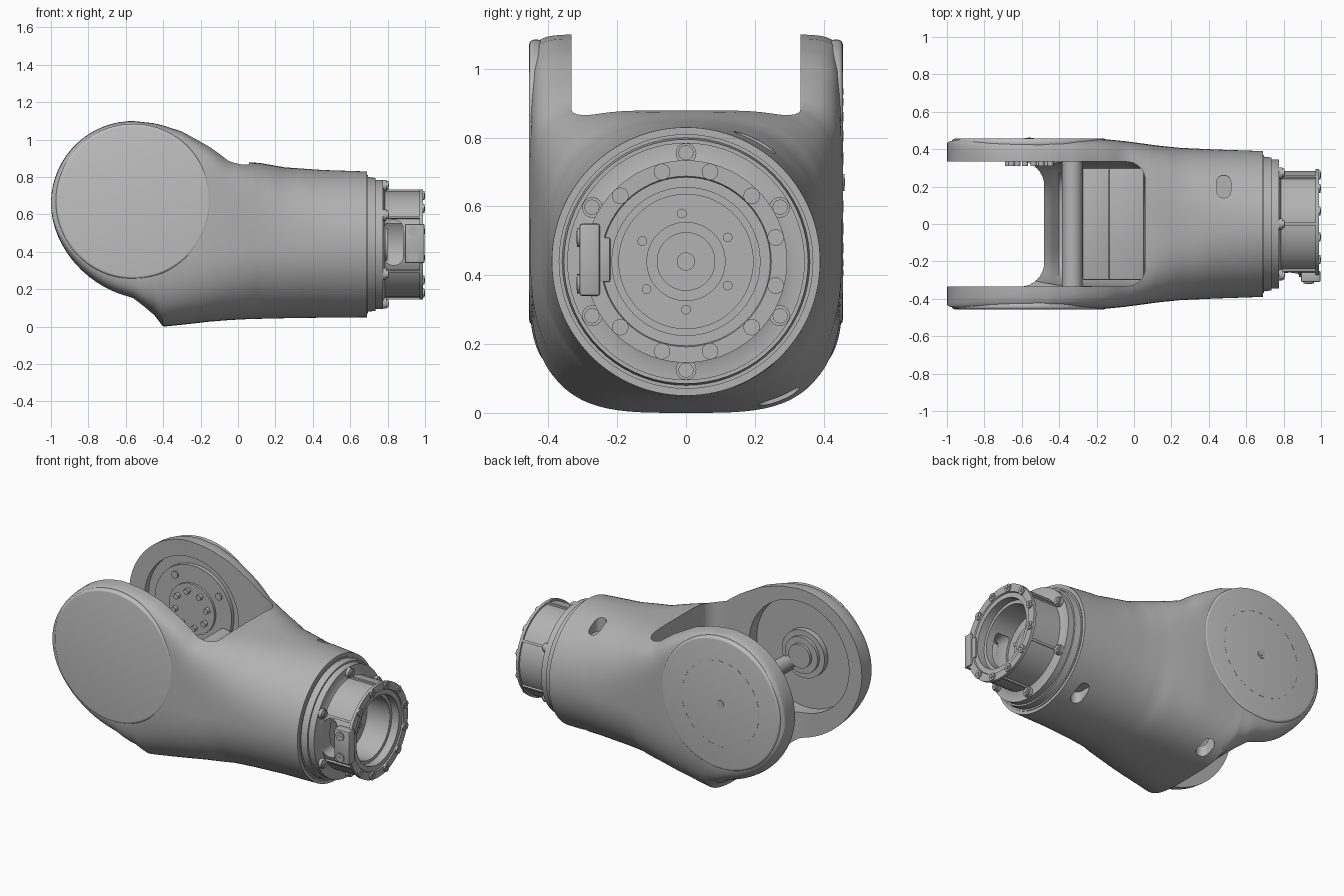
import bpy, bmesh
from math import cos, sin, pi, radians
from mathutils import Matrix, Vector

if "Cube" in bpy.data.objects:
    bpy.data.objects.remove(bpy.data.objects["Cube"])


def material(name, value):
    m = bpy.data.materials.new(name)
    m.use_nodes = True
    m.diffuse_color = (value, value, value, 1)
    m.node_tree.nodes["Principled BSDF"].inputs["Base Color"].default_value = (value, value, value, 1)
    return m


GREY = material("cast grey", 0.45)
LIGHT = material("cover grey", 0.53)
AXIS_Z = 0.44                        # barrel axis height
PIVOT = Vector((-0.56, 0, 0.67))     # fork pivot


def finish(name, bm, mat=GREY):
    bmesh.ops.recalc_face_normals(bm, faces=bm.faces)
    me = bpy.data.meshes.new(name)
    bm.to_mesh(me)
    bm.free()
    me.materials.append(mat)
    ob = bpy.data.objects.new(name, me)
    bpy.context.collection.objects.link(ob)
    return ob


def box(name, center, size, bevel=0, axis=None):
    """Box; with an axis, only the edges along that axis are rounded."""
    bm = bmesh.new()
    bmesh.ops.create_cube(bm, size=1)
    bmesh.ops.scale(bm, vec=size, verts=bm.verts)
    if bevel:
        edges = [e for e in bm.edges if axis is None or
                 abs((e.verts[0].co - e.verts[1].co)[axis]) > 1e-4]
        bmesh.ops.bevel(bm, geom=edges, offset=bevel, segments=8 if axis is not None else 2,
                        profile=0.5, affect="EDGES")
    bmesh.ops.translate(bm, vec=center, verts=bm.verts)
    return finish(name, bm)


def rod(name, center, direction, radius, length, sides=24, mat=GREY, bevel=0):
    bm = bmesh.new()
    bmesh.ops.create_cone(bm, cap_ends=True, segments=sides, radius1=radius,
                          radius2=radius, depth=length)
    if bevel:
        rims = [e for e in bm.edges if abs(e.verts[0].co.z - e.verts[1].co.z) < 1e-5]
        bmesh.ops.bevel(bm, geom=rims, offset=bevel, segments=4, profile=0.5, affect="EDGES")
    turn = Vector((0, 0, 1)).rotation_difference(Vector(direction)).to_matrix().to_4x4()
    bmesh.ops.transform(bm, matrix=Matrix.Translation(center) @ turn, verts=bm.verts)
    return finish(name, bm, mat)


def lathe(name, profile, sides=72):
    """Spin (x, radius) points about the barrel axis."""
    bm = bmesh.new()
    verts = [bm.verts.new((x, 0, r)) for x, r in profile]
    edges = [bm.edges.new(p) for p in zip(verts, verts[1:])]
    bmesh.ops.spin(bm, geom=verts + edges, axis=(1, 0, 0), cent=(0, 0, 0),
                   angle=2 * pi, steps=sides)
    bmesh.ops.remove_doubles(bm, verts=bm.verts, dist=1e-4)
    bmesh.ops.translate(bm, vec=(0, 0, AXIS_Z), verts=bm.verts)
    return finish(name, bm)


def cut(ob, cutters):
    bpy.context.view_layer.objects.active = ob
    for c in cutters:
        c.hide_render = True
        mod = ob.modifiers.new("cut", "BOOLEAN")
        mod.operation, mod.solver, mod.object = "DIFFERENCE", "EXACT", c
        bpy.ops.object.modifier_apply(modifier=mod.name)
        bpy.data.objects.remove(c)


# Housing sections: x, top, bottom, half width, top squareness, bottom squareness
KEYS = [(-.56, 1.1, .15, .455, 14, 9), (-.45, 1.088, .065, .455, 14, 5),
        (-.4, 1.076, 0, .455, 13, 3.6), (-.3, 1.045, .01, .455, 11, 3.3),
        (-.15, .965, .027, .453, 8, 2.9), (-.05, .9, .035, .443, 6, 2.6),
        (.05, .88, .04, .43, 4.5, 2.4), (.12, .875, .042, .42, 3.6, 2.2),
        (.25, .852, .045, .407, 2.7, 2.1), (.45, .838, .048, .398, 2.2, 2),
        (.69, .83, .05, .39, 2, 2)]


def sections():
    for i in range(16):              # rounded ear ends
        a = pi / 2 * (i + .25) / 16
        x, h = -.56 - .44 * cos(a), sin(a)
        yield x, .66 + .44 * h, .66 - .42 * h - .2 * (x + 1), .455 - .025 * (1 - h) ** 2, 14, 14 - 5 * h
    for a, b in zip(KEYS, KEYS[1:]):
        for k in range(3):
            yield tuple(p + (q - p) * k / 3 for p, q in zip(a, b))
    yield KEYS[-1]


def cavity_sections():
    """Inside of the shell, with rounded corners at the closed end."""
    for x, top, bottom, w, nt, nb in sections():
        if -.75 < x < -.05:
            yield x, 1.3, bottom + .05, .333, 20, 4
    for i in range(9):
        a = pi / 2 * i / 8
        yield -.04 + .1 * sin(a), 1.3, .09, .233 + .1 * cos(a), 20, 4


def signed_power(v, p):
    return abs(v) ** p * (1 if v >= 0 else -1)


def loft(name, rows, count=96):
    """Skin squared ellipses set along x."""
    bm, rings = bmesh.new(), []
    for x, top, bottom, w, nt, nb in rows:
        mid, half, ring = (top + bottom) / 2, (top - bottom) / 2, []
        for i in range(count):
            c, s = cos(2 * pi * (i + .5) / count), sin(2 * pi * (i + .5) / count)
            n = nt if s >= 0 else nb
            ring.append(bm.verts.new((x, w * signed_power(c, 2 / n), mid + half * signed_power(s, 2 / n))))
        rings.append(ring)
    for a, b in zip(rings, rings[1:]):
        for i in range(count):
            j = (i + 1) % count
            bm.faces.new((a[i], a[j], b[j], b[i]))
    bm.faces.new(rings[0])
    bm.faces.new(rings[-1])
    return finish(name, bm)


# Forked housing with the hollow, fork gap, ear recesses and small windows
housing = loft("fork_housing", sections())
cutters = [loft("cavity_cutter", cavity_sections()),
           box("gap_cutter", (-.98, 0, .6), (1, .67, 2), .13, 2),
           rod("front_recess_cutter", PIVOT + Vector((0, -.335, 0)), (0, 1, 0), .35, .15, 64),
           rod("back_recess_cutter", PIVOT + Vector((0, .335, 0)), (0, 1, 0), .33, .08, 64)]
for x, y, z in ((.48, .2, .8), (.57, .2, .08), (-.3, .27, .08)):
    cutters.append(box("window_cutter", (x, y, z), (.075, .12, .14), .035, 2))
cut(housing, cutters)

# Cavity fittings
rod("cross_tube", (-.33, 0, .55), (0, 1, 0), .055, .68, 32)
box("cavity_block", (-.2, 0, .27), (.15, .6, .24), .01)
box("cavity_step", (-.04, 0, .39), (.19, .6, .48), .01)


def on_pivot(name, y, radius, depth, sides=64, mat=GREY, bevel=0):
    rod(name, PIVOT + Vector((0, y, 0)), (0, 1, 0), radius, depth, sides, mat, bevel)


# Flat round covers on the outside of both ears
for side, name in ((-1, "front_ear_cover"), (1, "back_ear_cover")):
    on_pivot(name, side * .436, .415, .04, 96, LIGHT, .015)

# Drive face inside the back ear
on_pivot("drive_plate", .365, .27, .03)
on_pivot("drive_hub", .35, .16, .03)
for i in range(8):
    a = 2 * pi * i / 8 + .2
    rod("drive_pin", PIVOT + Vector((.115 * cos(a), .33, .115 * sin(a))), (0, 1, 0), .017, .04, 16)
for i in range(4):
    a = pi / 2 * i + .6
    rod("drive_screw", PIVOT + Vector((.22 * cos(a), .348, .22 * sin(a))), (0, 1, 0), .022, .015, 16)

# Bearing and conduit inside the front ear
for y, r in ((-.395, .15), (-.375, .115), (-.355, .075)):
    on_pivot("bearing_ring", y, r, .04)
rod("conduit", PIVOT + Vector((.14, -.385, -.11)), (.4, 0, -.31), .048, .36, 32)

# Dashed ring and centre screw on the back ear
for i in range(24):
    a = 2 * pi * i / 24
    dash = box("ear_dash", (0, 0, 0), (.035, .003, .005))
    dash.matrix_world = (Matrix.Translation(PIVOT + Vector((.27 * cos(a), .456, .27 * sin(a))))
                         @ Matrix.Rotation(pi / 2 - a, 4, "Y"))
on_pivot("ear_screw", .456, .025, .008, 24)
on_pivot("ear_screw_socket", .46, .011, .003, 6)

# Stepped collar and hollow neck
neck = lathe("neck", [(.66, 0), (.66, .37), (.695, .37), (.695, .36), (.735, .355), (.735, .345),
                      (.775, .345), (.775, .305), (.785, .283), (.97, .283), (.97, .294), (.988, .294),
                      (.988, .248), (.98, .245), (.98, .215), (.93, .215), (.93, .195),
                      (.77, .195), (.77, .115), (.79, .115), (.79, .085), (.8, .085),
                      (.8, .025), (.77, .025), (.77, 0)])
cut(neck, [box("neck_slot_cutter", (.833, -.26, AXIS_Z + .01), (.1, .2, .24), .045, 1)])


def around(angle, x, radius):
    a = radians(angle)
    return Vector((x, radius * cos(a), AXIS_Z + radius * sin(a)))


# Flange screws with lugs, and neck ribs
for i in range(6):
    a = 30 + 60 * i
    rod("flange_lug", around(a, .78, .314), (1, 0, 0), .03, .03, 24)
    rod("flange_screw", around(a, .797, .316), (1, 0, 0), .022, .014, 20)
    rod("flange_socket", around(a, .805, .316), (1, 0, 0), .01, .004, 6)
    rib = box("neck_rib", (0, 0, 0), (.2, .022, .014))
    rib.matrix_world = Matrix.Translation(around(a, .88, .283)) @ Matrix.Rotation(radians(a), 4, "X")

# Cross head screws on the end ring
for i in range(12):
    a = 15 + 30 * i
    if abs(a - 180) < 20:
        continue
    rod("end_screw", around(a, .991, .27), (1, 0, 0), .024, .012, 20)
    for size in ((.006, .028, .006), (.006, .006, .028)):
        mark = box("screw_slot", (0, 0, 0), size)
        mark.matrix_world = Matrix.Translation(around(a, .997, .27)) @ Matrix.Rotation(radians(a), 4, "X")

# Small studs on the inner hub
for a in (95, 30, 155, 215, -30, 270):
    rod("hub_stud", around(a, .773, .14), (1, 0, 0), .014, .012, 16)

# Connector block on the front of the neck
box("connector_block", (.945, -.28, AXIS_Z + .005), (.105, .06, .21), .008)
box("connector_tongue", (.945, -.25, AXIS_Z + .005), (.09, .06, .13), .006)
for z in (.375, .51):
    rod("connector_screw", (.935, -.311, z), (0, 1, 0), .028, .012, 20)
    for size in ((.036, .004, .007), (.007, .004, .036)):
        box("connector_screw_slot", (.935, -.3175, z), size)

# Smooth shading with crisp edges
bpy.ops.object.select_all(action="DESELECT")
for ob in bpy.context.scene.objects:
    if ob.type == "MESH":
        ob.select_set(True)
        bpy.context.view_layer.objects.active = ob
bpy.ops.object.shade_smooth_by_angle(angle=radians(32))
